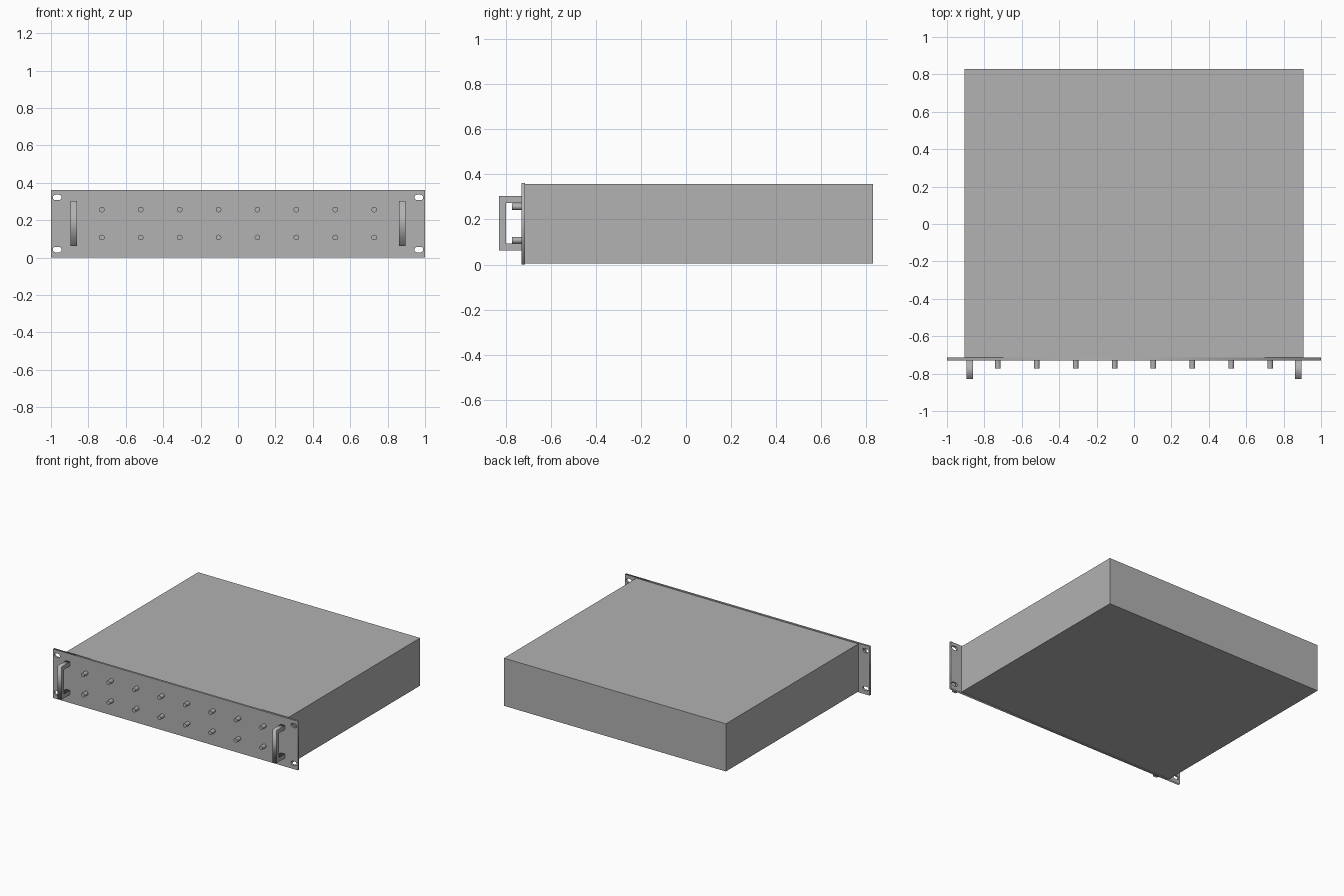
import bpy
import bmesh
from math import cos, sin, pi, radians
from mathutils import Matrix, Vector

cube = bpy.data.objects.get("Cube")
if cube:
    bpy.data.objects.remove(cube, do_unlink=True)

# Single bare-metal grey
metal = bpy.data.materials.new("metal_grey")
metal.use_nodes = True
GREY = (0.445, 0.445, 0.445, 1)
metal.diffuse_color = GREY
metal.node_tree.nodes["Principled BSDF"].inputs["Base Color"].default_value = GREY


def add_mesh(name, mesh):
    mesh.materials.clear()
    mesh.materials.append(metal)
    obj = bpy.data.objects.new(name, mesh)
    bpy.context.collection.objects.link(obj)
    return obj


def box(name, low, high):
    low, high = Vector(low), Vector(high)
    bm = bmesh.new()
    bmesh.ops.create_cube(bm, size=1)
    bmesh.ops.scale(bm, vec=high - low, verts=bm.verts)
    bmesh.ops.translate(bm, vec=(low + high) / 2, verts=bm.verts)
    mesh = bpy.data.meshes.new(name)
    bm.to_mesh(mesh)
    bm.free()
    return add_mesh(name, mesh)


def extrusion(name, outlines, thickness, matrix):
    """Flat outlines (inner ones become holes) thickened and placed."""
    curve = bpy.data.curves.new(name + "_profile", "CURVE")
    curve.dimensions = "2D"
    curve.fill_mode = "BOTH"
    curve.extrude = thickness / 2
    for points in outlines:
        spline = curve.splines.new("POLY")
        spline.points.add(len(points) - 1)
        for point, (u, v) in zip(spline.points, points):
            point.co = (u, v, 0, 1)
        spline.use_cyclic_u = True
    temp = bpy.data.objects.new(name + "_profile", curve)
    mesh = bpy.data.meshes.new_from_object(temp)
    mesh.transform(matrix)
    bpy.data.objects.remove(temp)
    bpy.data.curves.remove(curve)
    bm = bmesh.new()
    bm.from_mesh(mesh)
    bmesh.ops.remove_doubles(bm, verts=bm.verts, dist=0.0001)
    bmesh.ops.recalc_face_normals(bm, faces=bm.faces)
    bm.to_mesh(mesh)
    bm.free()
    mesh.name = name
    return add_mesh(name, mesh)


def slot(cx, cz, width, height, steps=8):
    r = height / 2
    points = []
    for side in (1, -1):
        for i in range(steps + 1):
            a = pi * i / steps - pi / 2
            points.append((cx + side * (width / 2 - r + r * cos(a)), cz + side * r * sin(a)))
    return points


PANEL_FRONT, PANEL_BACK = -0.73, -0.715
HEIGHT = 0.362

# Chassis and rear cover
box("chassis", (-0.907, PANEL_BACK, 0.005), (0.907, 0.82, 0.357))
box("rear_panel", (-0.907, 0.82, 0.005), (0.907, 0.83, 0.357))

# Front panel with four mounting slots
outline = [(-1, 0), (1, 0), (1, HEIGHT), (-1, HEIGHT)]
slots = [slot(x, z, 0.047, 0.029) for x in (-0.967, 0.967) for z in (0.043, 0.322)]
extrusion("front_panel", [outline] + slots, PANEL_BACK - PANEL_FRONT,
          Matrix.Translation((0, (PANEL_FRONT + PANEL_BACK) / 2, 0))
          @ Matrix.Rotation(radians(90), 4, "X"))

# C-shaped handles at both ends
FRONT, BAR, LOW, HIGH = -0.83, 0.031, 0.062, 0.304
c_shape = [(PANEL_FRONT, LOW), (FRONT, LOW), (FRONT, HIGH), (PANEL_FRONT, HIGH),
           (PANEL_FRONT, HIGH - BAR), (FRONT + BAR, HIGH - BAR),
           (FRONT + BAR, LOW + BAR), (PANEL_FRONT, LOW + BAR)]
to_side = Matrix(((0, 0, 1, 0), (1, 0, 0, 0), (0, 1, 0, 0), (0, 0, 0, 1)))
for side, x in (("right", -0.878), ("left", 0.878)):
    extrusion(side + "_handle", [c_shape], 0.033, Matrix.Translation((x, 0, 0)) @ to_side)

# Two rows of round knobs
KNOB_FRONT = -0.772
for row, z in (("lower", 0.108), ("upper", 0.257)):
    for i in range(8):
        bm = bmesh.new()
        bmesh.ops.create_cone(bm, cap_ends=True, segments=24, radius1=0.0148,
                              radius2=0.0148, depth=PANEL_FRONT - KNOB_FRONT)
        bm.transform(Matrix.Translation(((i - 3.5) * 0.208, (PANEL_FRONT + KNOB_FRONT) / 2, z))
                     @ Matrix.Rotation(radians(90), 4, "X"))
        mesh = bpy.data.meshes.new("knob")
        bm.to_mesh(mesh)
        bm.free()
        knob = add_mesh(f"{row}_knob_{i + 1}", mesh)
        bpy.ops.object.select_all(action="DESELECT")
        knob.select_set(True)
        bpy.context.view_layer.objects.active = knob
        bpy.ops.object.shade_smooth_by_angle(angle=radians(40))
